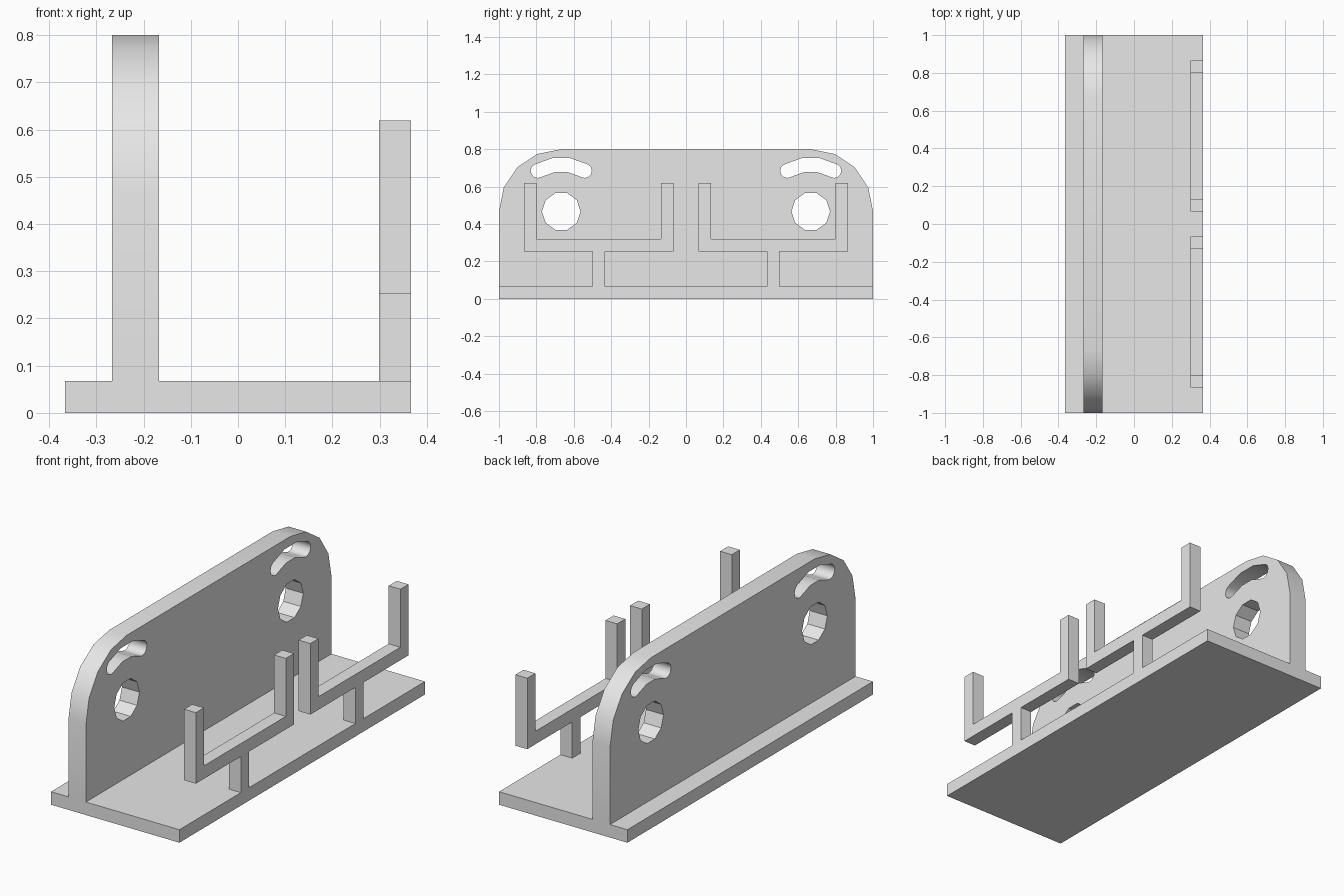
import bpy
import bmesh
from math import cos, sin, radians

cube = bpy.data.objects.get("Cube")
if cube:
    bpy.data.objects.remove(cube, do_unlink=True)

GREY = (0.8, 0.8, 0.8, 1.0)
grey = bpy.data.materials.new("plain_grey")
grey.use_nodes = True
grey.diffuse_color = GREY
grey.node_tree.nodes["Principled BSDF"].inputs["Base Color"].default_value = GREY

BASE_TOP = 0.067
ARC_Y, ARC_Z = 0.667, 0.467   # shared centre of rounded corner, hole and slot


def prism(name, outline, x0, x1):
    """Extrude a (y, z) outline from x0 to x1."""
    bm = bmesh.new()
    face = bm.faces.new([bm.verts.new((x0, y, z)) for y, z in outline])
    grown = bmesh.ops.extrude_face_region(bm, geom=[face])
    verts = [g for g in grown["geom"] if isinstance(g, bmesh.types.BMVert)]
    bmesh.ops.translate(bm, verts=verts, vec=(x1 - x0, 0, 0))
    bmesh.ops.recalc_face_normals(bm, faces=bm.faces[:])
    mesh = bpy.data.meshes.new(name)
    bm.to_mesh(mesh)
    bm.free()
    mesh.materials.append(grey)
    obj = bpy.data.objects.new(name, mesh)
    bpy.context.collection.objects.link(obj)
    return obj


def arc(cy, cz, r, start, end, steps):
    angles = [radians(start + (end - start) * i / steps) for i in range(steps + 1)]
    return [(cy + r * cos(a), cz + r * sin(a)) for a in angles]


def mirrored(outline):
    return [(-y, z) for y, z in reversed(outline)]


# Base plate
prism("base_plate", [(-1, 0), (1, 0), (1, BASE_TOP), (-1, BASE_TOP)], -0.366, 0.366)

# Upright wall with rounded top corners
half = [(1, BASE_TOP)] + arc(ARC_Y, ARC_Z, 0.333, 0, 90, 4)
wall = prism("upright_wall", half + mirrored(half), -0.267, -0.167)

# Round hole and curved slot outlines
hole = arc(ARC_Y, ARC_Z, 0.103, 0, 360, 10)[:-1]
mid, width = 0.251, 0.038
slot = arc(ARC_Y, ARC_Z, mid + width, 60, 120, 3)
for angle, inner_start in ((120, True), (60, False)):
    a = radians(angle)
    cy, cz = ARC_Y + mid * cos(a), ARC_Z + mid * sin(a)
    start = angle if inner_start else angle + 180
    slot += arc(cy, cz, width, start, start + 180, 6)[1:-1]
    if inner_start:
        slot += arc(ARC_Y, ARC_Z, mid - width, 120, 60, 3)

# Cut both ends of the wall
bpy.context.view_layer.objects.active = wall
for outline in (hole, slot, mirrored(hole), mirrored(slot)):
    cutter = prism("cutter", outline, -0.4, 0)
    cutter.hide_render = True
    mod = wall.modifiers.new("cut", "BOOLEAN")
    mod.operation = "DIFFERENCE"
    mod.solver = "EXACT"
    mod.object = cutter
    bpy.ops.object.modifier_apply(modifier=mod.name)
    bpy.data.objects.remove(cutter, do_unlink=True)

bpy.ops.object.select_all(action="DESELECT")
wall.select_set(True)
bpy.ops.object.shade_smooth_by_angle(angle=radians(32))

# Forked supports: stem, crossbar and two prongs in one outline
BAR, SEAT, TIP = 0.253, 0.32, 0.619
fork = [(0.433, BASE_TOP), (0.5, BASE_TOP), (0.5, BAR), (0.866, BAR),
        (0.866, TIP), (0.8, TIP), (0.8, SEAT), (0.133, SEAT),
        (0.133, TIP), (0.067, TIP), (0.067, BAR), (0.433, BAR)]
prism("back_fork", fork, 0.299, 0.366)
prism("front_fork", mirrored(fork), 0.299, 0.366)
